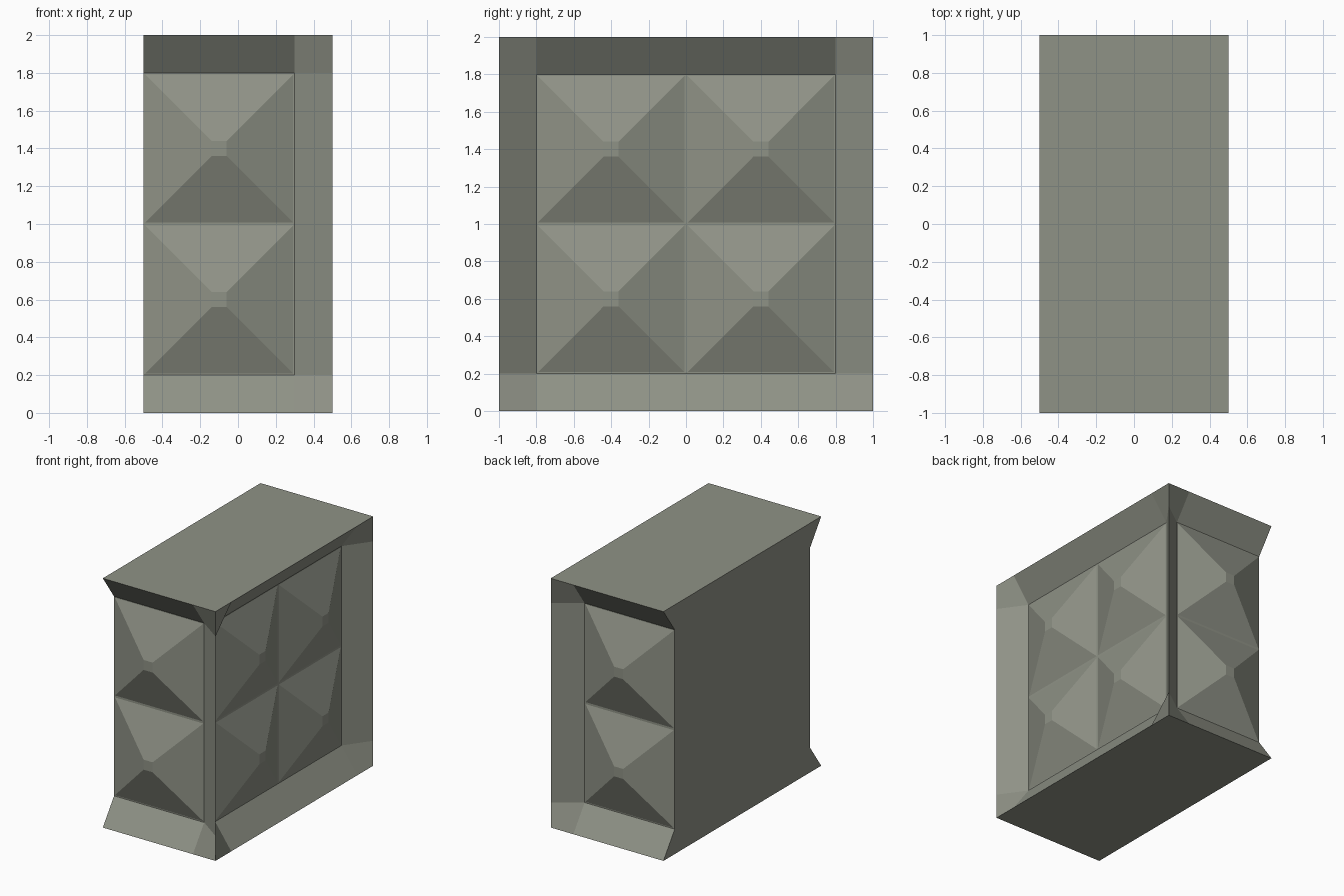
import bpy, bmesh
from math import pi, sqrt
from mathutils import Matrix

cube = bpy.data.objects.get("Cube")
if cube:
    bpy.data.objects.remove(cube, do_unlink=True)

DEPTH = 0.143   # recess of the panels behind the rim
RIM = 0.2       # width of the sloping rim
STUD = 0.14     # height of a stud

stone = bpy.data.materials.new("grey_green_stone")
stone.use_nodes = True
colour = (0.275, 0.288, 0.24, 1)
stone.diffuse_color = colour
stone.node_tree.nodes["Principled BSDF"].inputs["Base Color"].default_value = colour


def add_object(name, bm):
    bmesh.ops.recalc_face_normals(bm, faces=bm.faces)
    mesh = bpy.data.meshes.new(name)
    bm.to_mesh(mesh)
    bm.free()
    mesh.materials.append(stone)
    obj = bpy.data.objects.new(name, mesh)
    bpy.context.collection.objects.link(obj)
    return obj


def outline(inset):
    """Half the footprint from the flat side to the corner, then mirrored in y."""
    half = [(-0.5, -1 + inset), (0.5 - RIM, -1 + inset),
            (0.5, -1), (0.5 - inset, -1 + RIM)]
    return half + [(x, -y) for x, y in reversed(half)]


# Block: rings lofted upwards, recessed between the lower and upper rims
bm = bmesh.new()
rings = []
for z, inset in ((0, 0), (RIM, DEPTH), (2 - RIM, DEPTH), (2, 0)):
    rings.append([bm.verts.new((x, y, z)) for x, y in outline(inset)])
for low, high in zip(rings, rings[1:]):
    for i in range(len(low)):
        j = (i + 1) % len(low)
        bm.faces.new((low[i], low[j], high[j], high[i]))
bm.faces.new(rings[0][::-1])
bm.faces.new(rings[-1])
add_object("block", bm)


# Studs: blunt square pyramids, pointing along each panel's outward direction
def add_stud(name, location, turn):
    bm = bmesh.new()
    bmesh.ops.create_cone(bm, cap_ends=True, segments=4, radius1=0.392 * sqrt(2),
                          radius2=0.04 * sqrt(2), depth=STUD)
    bm.transform(Matrix.Rotation(pi / 4, 4, 'Z'))
    bm.transform(Matrix.Rotation(pi / 2, 4, 'Y'))
    bm.transform(Matrix.Rotation(turn, 4, 'Z'))
    bm.transform(Matrix.Translation(location))
    add_object(name, bm)


out = -DEPTH + STUD / 2
for level, z in (("lower", 0.6), ("upper", 1.4)):
    for side, s in (("front", -1), ("back", 1)):
        add_stud(f"{level}_{side}_stud", (-0.1, s * (1 + out), z), s * pi / 2)
        add_stud(f"{level}_side_{side}_stud", (0.5 + out, s * 0.4, z), 0)
